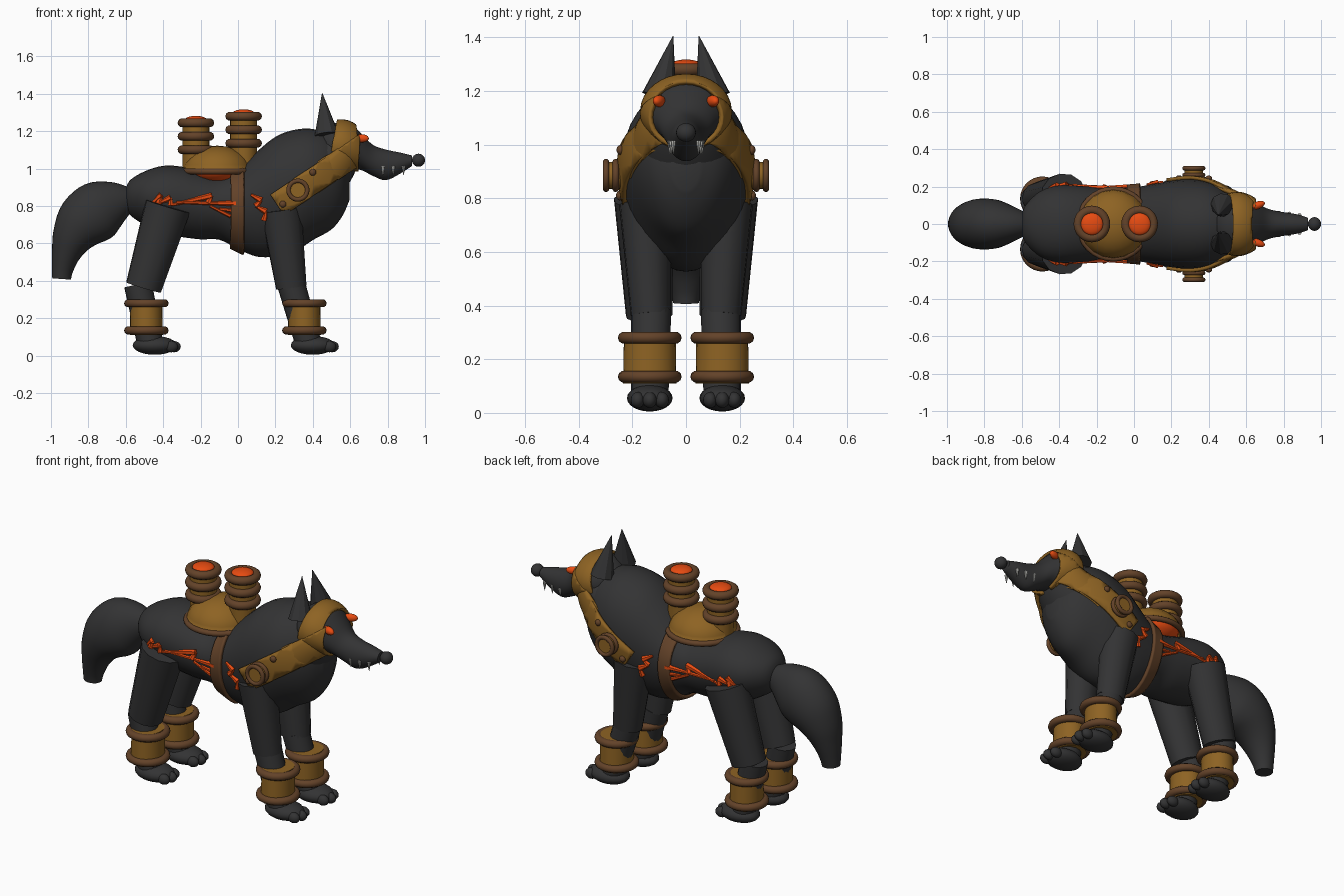
import bpy, bmesh, math
from math import sin, cos, pi, sqrt
from mathutils import Vector, Matrix
from mathutils.bvhtree import BVHTree

if "Cube" in bpy.data.objects:
    bpy.data.objects.remove(bpy.data.objects["Cube"])


def mat(name, c):
    m = bpy.data.materials.new(name)
    m.diffuse_color = (*c, 1)
    m.use_nodes = True
    m.node_tree.nodes["Principled BSDF"].inputs["Base Color"].default_value = m.diffuse_color
    return m


FUR = mat("charcoal fur", (0.033, 0.033, 0.034))
BRASS = mat("aged brass", (0.27, 0.125, 0.017))
LEATHER = mat("brown copper", (0.125, 0.055, 0.022))
GLOW = mat("orange glow", (0.85, 0.075, 0.006))
TOOTH = mat("tooth grey", (0.55, 0.55, 0.52))


def finish(bm, name, m, smooth=40):
    bmesh.ops.recalc_face_normals(bm, faces=bm.faces)
    me = bpy.data.meshes.new(name)
    bm.to_mesh(me)
    bm.free()
    me.materials.append(m)
    o = bpy.data.objects.new(name, me)
    bpy.context.collection.objects.link(o)
    if smooth:
        bpy.ops.object.select_all(action='DESELECT')
        o.select_set(True)
        bpy.context.view_layer.objects.active = o
        bpy.ops.object.shade_smooth_by_angle(angle=math.radians(smooth))
    return o


def spline(rows, sub=4):
    """Catmull-Rom refinement of section rows."""
    out = []
    for i in range(len(rows) - 1):
        p = [Vector(rows[max(0, min(len(rows) - 1, i + k))]) for k in (-1, 0, 1, 2)]
        for s in range(sub):
            t = s / sub
            out.append(0.5 * (2 * p[1] + (p[2] - p[0]) * t
                       + (2 * p[0] - 5 * p[1] + 4 * p[2] - p[3]) * t * t
                       + (3 * p[1] - p[0] - 3 * p[2] + p[3]) * t ** 3))
    return out + [Vector(rows[-1])]


def loft(rows, follow=False, egg=0.0, n=32):
    """Rows are (x, z, half width y, half height); follow tilts sections along the path."""
    rows = spline(rows)
    bm = bmesh.new()
    rings = []
    for i, (x, z, ry, rz) in enumerate(rows):
        a, b = rows[max(i - 1, 0)], rows[min(i + 1, len(rows) - 1)]
        t = Vector((b[0] - a[0], b[1] - a[1])).normalized() if follow else Vector((1, 0))
        ring = []
        for k in range(n):
            u = 2 * pi * k / n
            h = rz * sin(u)
            ring.append(bm.verts.new((x - t.y * h, ry * cos(u) * (1 + egg * sin(u)), z + t.x * h)))
        rings.append(ring)
    for r, s in zip(rings, rings[1:]):
        for k in range(n):
            bm.faces.new((r[k], r[(k + 1) % n], s[(k + 1) % n], s[k]))
    bm.faces.new(rings[0])
    bm.faces.new(rings[-1])
    return bm


def ball(name, c, r, m, rot=0):
    bm = bmesh.new()
    bmesh.ops.create_uvsphere(bm, u_segments=20, v_segments=12, radius=1)
    bm.transform(Matrix.Translation(c) @ Matrix.Rotation(rot, 4, 'Z') @ Matrix.Diagonal((*r, 1)))
    return finish(bm, name, m)


def cone(name, a, b, ra, rb, m, n=24, smooth=40, sy=1):
    a, b = Vector(a), Vector(b)
    bm = bmesh.new()
    bmesh.ops.create_cone(bm, cap_ends=True, segments=n, radius1=ra, radius2=rb, depth=(b - a).length)
    bm.transform(Matrix.Translation((a + b) / 2) @ (b - a).to_track_quat('Z', 'Y').to_matrix().to_4x4())
    bm.transform(Matrix.Translation((0, a.y * (1 - sy), 0)) @ Matrix.Diagonal((1, sy, 1, 1)))
    return finish(bm, name, m, smooth)


def ring(name, c, R, r, m, axis='Z', flat=1.0):
    bpy.ops.mesh.primitive_torus_add(major_radius=R, minor_radius=r, major_segments=32, minor_segments=10)
    o = bpy.context.object
    o.name = name
    o.data.transform(Matrix.Diagonal((1, 1, flat, 1)))
    if axis == 'Y':
        o.data.transform(Matrix.Rotation(pi / 2, 4, 'X'))
    o.location = c
    o.data.materials.append(m)
    bpy.ops.object.shade_smooth_by_angle(angle=math.radians(60))
    return o


def shell(name, src, planes, m, thick):
    """Strap cut out of a body surface: keeps the side each plane normal points to."""
    bm = bmesh.new()
    bm.from_mesh(src.data)
    for co, no in planes:
        bmesh.ops.bisect_plane(bm, geom=bm.verts[:] + bm.edges[:] + bm.faces[:], dist=1e-5,
                               plane_co=co, plane_no=no, clear_inner=True)
    o = finish(bm, name, m, 50)
    s = o.modifiers.new("thickness", 'SOLIDIFY')
    s.thickness, s.offset = thick, 1
    return o


# Torso, neck, head and tail
torso_bm = loft([(-.605, .84, .03, .03), (-.58, .845, .10, .09), (-.5, .842, .175, .143),
                 (-.4, .832, .205, .183), (-.3, .822, .203, .188), (-.2, .802, .195, .18),
                 (-.1, .79, .19, .17), (0, .785, .195, .215), (.1, .81, .212, .28),
                 (.2, .85, .23, .32), (.3, .88, .238, .327), (.4, .915, .225, .297),
                 (.5, .925, .18, .25), (.56, .915, .125, .165), (.595, .9, .05, .07)], egg=.12)
tree = BVHTree.FromBMesh(torso_bm)
torso = finish(torso_bm, "torso", FUR, 60)
neck = finish(loft([(.27, .86, .2, .2), (.38, .95, .21, .2), (.47, 1.02, .185, .165), (.55, 1.09, .15, .125),
                    (.6, 1.13, .1, .08)], follow=True), "neck", FUR, 60)
head = finish(loft([(.42, 1.12, .07, .06), (.48, 1.12, .135, .11), (.55, 1.125, .155, .123),
                    (.61, 1.115, .14, .117), (.66, 1.09, .11, .098), (.72, 1.045, .08, .083),
                    (.79, 1.02, .065, .082), (.87, 1.03, .052, .055), (.93, 1.042, .033, .028)]),
              "head", FUR, 60)
finish(loft([(-.57, .84, .055, .06), (-.65, .82, .095, .115), (-.74, .78, .13, .157), (-.825, .715, .135, .15),
             (-.885, .63, .115, .112), (-.92, .54, .085, .077), (-.938, .46, .06, .057),
             (-.943, .41, .048, .05)], follow=True), "tail", FUR, 50)
ball("nose", (.965, 0, 1.045), (.035, .037, .035), FUR)

# Brass head harness and leather girth
band = [((0, 0, .588), (-.68, 0, 1)), ((0, 0, .742), (.68, 0, -1)),
        ((.21, 0, .81), (.83, 0, .56)), ((.64, 0, 1), (-1, 0, 0))]
for src in (torso, neck, head):
    shell("harness_strap", src, band, BRASS, .018)
shell("head_band", head, [((.515, 0, 1.16), (1, 0, -.2)), ((.635, 0, 1.1), (-1, 0, -.1)),
                          ((0, 0, 1.0), (0, 0, 1))], BRASS, .016)
shell("girth_strap", torso, [((-.035, 0, 0), (1, 0, 0)), ((.035, 0, 0), (-1, 0, 0))], LEATHER, .018)

# Boiler on the back
ball("boiler_glow", (-.12, 0, 1.0), (.15, .17, .085), GLOW)
dome = ball("boiler_dome", (-.11, 0, .985), (.185, .185, .138), BRASS)
bm = bmesh.new()
bm.from_mesh(dome.data)
bmesh.ops.bisect_plane(bm, geom=bm.verts[:] + bm.edges[:] + bm.faces[:], plane_co=(0, 0, .985),
                       plane_no=(0, 0, -1), clear_outer=False, clear_inner=False)
bmesh.ops.delete(bm, geom=[v for v in bm.verts if v.co.z < .98], context='VERTS')
bm.to_mesh(dome.data)
bm.free()
ring("boiler_rim", (-.11, 0, .985), .185, .016, LEATHER)

# Chimney stacks
for x, top in ((-.225, 1.27), (.03, 1.305)):
    cone("chimney", (x, 0, 1.0), (x, 0, top - .01), .072, .072, BRASS)
    for k in range(3):
        ring("chimney_ring", (x, 0, top - .025 - .072 * k), .074, .024, LEATHER)
    ball("chimney_glow", (x, 0, top - .01), (.06, .06, .022), GLOW)


def side_y(x, z):
    hit = tree.ray_cast(Vector((x, 1, z)), Vector((0, -1, 0)))[0]
    return hit.y if hit else .2


CRACKS = [[(-.47, .80), (-.41, .86), (-.425, .815), (-.36, .845), (-.36, .805), (-.14, .855), (-.16, .815), (-.01, .815)],
          [(-.33, .82), (-.15, .815)], [(-.15, .80), (-.04, .745)], [(-.1, .785), (-.03, .775)],
          [(.07, .86), (.125, .83), (.095, .80), (.15, .77), (.14, .725)]]

for s in (-1, 1):
    # Face
    cone("ear", (.475, s * .1, 1.18), (.45, s * .048, 1.405), .066, .001, FUR, 10, 0)
    ball("eye", (.66, s * .1, 1.162), (.042, .02, .022), GLOW, s * .35)
    for x, y in ((.775, .06), (.83, .055), (.885, .047)):
        cone("tooth", (x, s * y, 1.015), (x, s * y, .965), .011, .001, TOOTH, 8)
    # Harness gauge and rivets
    cone("gauge", (.32, s * .22, .885), (.32, s * .3, .885), .05, .05, BRASS)
    for y in (.262, .298):
        ring("gauge_ring", (.32, s * y, .885), .05, .012, LEATHER, 'Y')
    for x, z in ((.4, .98), (.24, .81)):
        ball("rivet", (x, s * (side_y(x, z) + .02), z), (.018, .014, .018), LEATHER)
    # Glowing cracks in the flank
    for path in CRACKS:
        for (x0, z0), (x1, z1) in zip(path, path[1:]):
            a = Vector((x0, s * (side_y(x0, z0) + .004), z0))
            b = Vector((x1, s * (side_y(x1, z1) + .004), z1))
            big = .017 if len(path) > 2 else .01
            cone("glow_crack", a, b, .007, big, GLOW, 6, 0)

    # Legs: upper end, knee, ankle, cuff position
    for nm, hip, knee, r0, r1, shin, cx in (
            ("rear", (-.375, .158, .80), (-.505, .135, .365), .125, .098, (-.535, .13, .38), -.49),
            ("front", (.23, .15, .78), (.285, .13, .365), .112, .083, (.285, .13, .38), .355)):
        hip, knee, shin = [Vector((p[0], s * p[1], p[2])) for p in (hip, knee, shin)]
        y = s * .135
        cone(nm + "_upper_leg", hip, knee, r0, r1, FUR, 12, 40, .9)
        cone(nm + "_lower_leg", shin, (cx + .02, y, .07), .075, .07, FUR, 16)
        cone(nm + "_cuff", (cx, y, .11), (cx, y, .30), .088, .085, BRASS, 24, 40, 1.13)
        for z in (.135, .28):
            ring(nm + "_cuff_ring", (cx, y, z), .097, .022, LEATHER)
        ball(nm + "_paw", (cx + .045, y, .055), (.118, .085, .05), FUR)
        for k in (-1, 0, 1):
            ball(nm + "_toe", (cx + .148 - .015 * abs(k), y + k * .045, .048), (.036, .026, .03), FUR)
